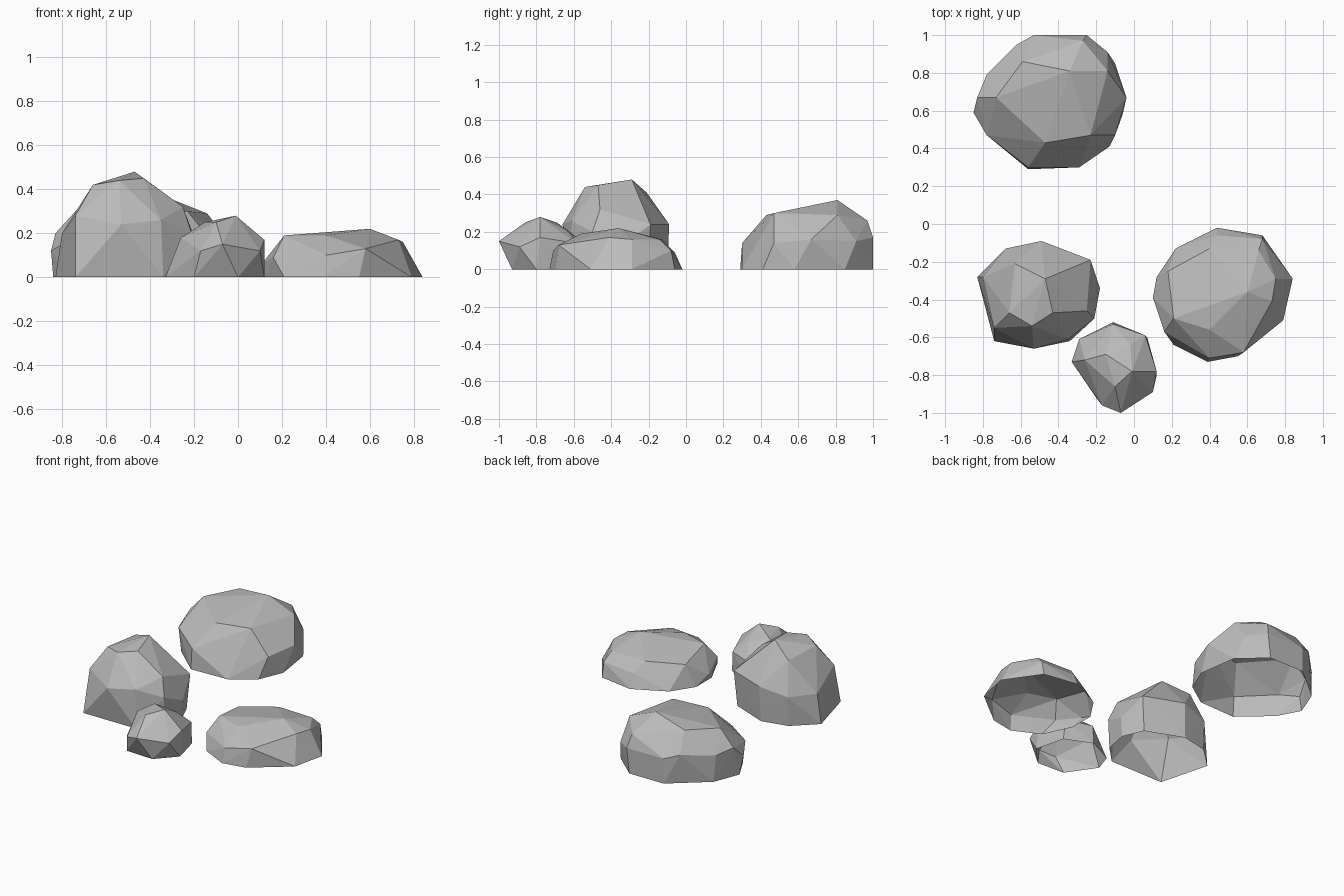
import bpy
import bmesh

# Remove only the default cube
default_cube = bpy.data.objects.get("Cube")
if default_cube:
    bpy.data.objects.remove(default_cube, do_unlink=True)


def make_material(name, colour):
    material = bpy.data.materials.new(name)
    material.use_nodes = True
    material.diffuse_color = colour
    material.node_tree.nodes["Principled BSDF"].inputs["Base Color"].default_value = colour
    return material


stone_grey = make_material("stone_grey", (0.5, 0.5, 0.5, 1))


def make_rock(name, foot, waist, crown):
    """Chisel a faceted boulder: wrap a ground outline, a belt and a crown, open underneath."""
    corners = [(x, y, 0) for x, y in foot] + waist + crown
    bm = bmesh.new()
    for corner in corners:
        bm.verts.new(corner)
    hull = bmesh.ops.convex_hull(bm, input=bm.verts)
    buried = [g for g in hull["geom_interior"] if isinstance(g, bmesh.types.BMVert)]
    bmesh.ops.delete(bm, geom=buried, context="VERTS")

    # The underside stays open where the rock meets the ground
    underside = [f for f in bm.faces if all(v.co.z < 0.001 for v in f.verts)]
    bmesh.ops.delete(bm, geom=underside, context="FACES")
    bmesh.ops.recalc_face_normals(bm, faces=bm.faces)
    if sum(f.normal.z for f in bm.faces) < 0:
        bmesh.ops.reverse_faces(bm, faces=bm.faces)

    mesh = bpy.data.meshes.new(name)
    bm.to_mesh(mesh)
    bm.free()
    mesh.materials.append(stone_grey)
    rock = bpy.data.objects.new(name, mesh)
    bpy.context.scene.collection.objects.link(rock)
    return rock


# Wide boulder at the back
make_rock(
    "back_boulder",
    foot=[(-.53, 1), (-.27, 1), (-.1, .85), (-.06, .58), (-.13, .41),
          (-.29, .3), (-.56, .29), (-.76, .47), (-.84, .62), (-.77, .8)],
    waist=[(-.53, 1, .17), (-.25, 1, .17), (-.14, .91, .15), (-.04, .67, .16),
           (-.1, .47, .14), (-.56, .3, .14), (-.78, .47, .16), (-.85, .59, .12),
           (-.83, .67, .2), (-.78, .79, .18), (-.62, .95, .2)],
    crown=[(-.47, .43, .29), (-.23, .47, .3), (-.14, .81, .29), (-.34, .81, .37),
           (-.59, .86, .33), (-.73, .67, .31), (-.27, .97, .26)],
)

# Tallest boulder, front right of the group
make_rock(
    "tall_boulder",
    foot=[(-.74, -.62), (-.34, -.62), (-.22, -.5), (-.19, -.34),
          (-.25, -.2), (-.5, -.1), (-.68, -.14), (-.83, -.28)],
    waist=[(-.53, -.66, .24), (-.35, -.61, .26), (-.74, -.55, .28), (-.21, -.5, .2),
           (-.18, -.34, .13), (-.23, -.19, .24), (-.49, -.09, .24),
           (-.68, -.13, .2), (-.8, -.28, .2)],
    crown=[(-.47, -.29, .48), (-.43, -.47, .45), (-.54, -.54, .44),
           (-.66, -.47, .42), (-.63, -.21, .41), (-.25, -.46, .32)],
)

# Small stone at the front
make_rock(
    "small_stone",
    foot=[(-.2, -.92), (0, -.93), (.12, -.8), (.07, -.6),
          (-.11, -.52), (-.29, -.61), (-.33, -.73)],
    waist=[(-.07, -1, .15), (-.17, -.96, .12), (.12, -.78, .17), (.1, -.89, .12),
           (.06, -.59, .14), (-.11, -.53, .13), (-.26, -.72, .18)],
    crown=[(-.01, -.78, .28), (-.15, -.69, .25), (-.1, -.86, .25), (-.02, -.64, .21)],
)

# Low flat boulder, front left of the group
make_rock(
    "flat_boulder",
    foot=[(.21, -.64), (.39, -.73), (.55, -.7), (.79, -.51), (.84, -.29),
          (.68, -.06), (.44, -.02), (.22, -.13), (.12, -.28), (.12, -.45)],
    waist=[(.4, -.71, .1), (.58, -.68, .13), (.16, -.57, .09), (.1, -.39, .05),
           (.68, -.08, .1), (.44, -.06, .09)],
    crown=[(.21, -.5, .19), (.18, -.25, .15), (.4, -.56, .19), (.6, -.36, .22),
           (.73, -.41, .17), (.75, -.29, .16), (.4, -.13, .16), (.66, -.14, .16)],
)
